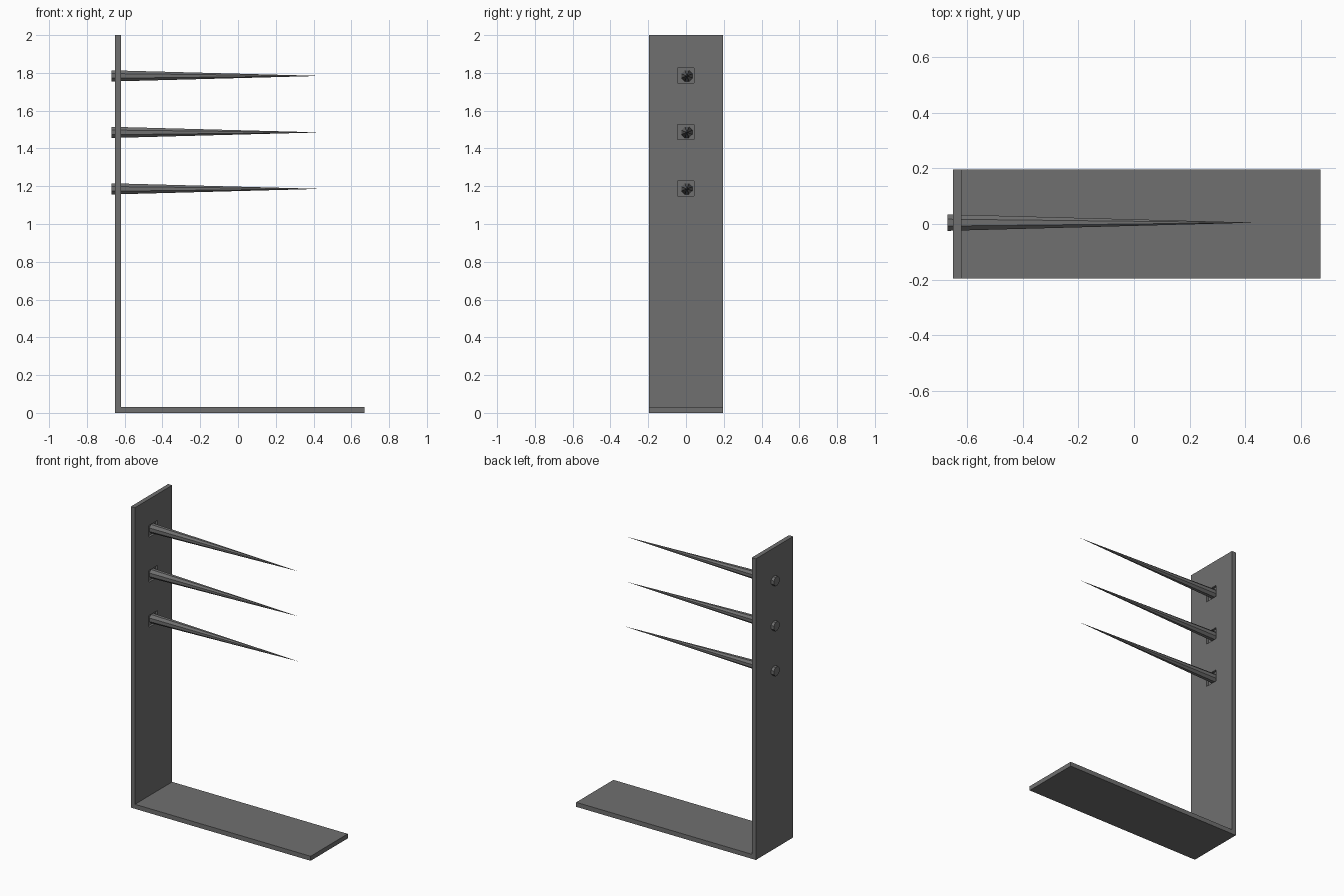
import bpy, math
from mathutils import Matrix, Vector

if "Cube" in bpy.data.objects:
    bpy.data.objects.remove(bpy.data.objects["Cube"])

mat = bpy.data.materials.new("dark_grey")
mat.diffuse_color = (0.16, 0.16, 0.16, 1)
mat.use_nodes = True
mat.node_tree.nodes["Principled BSDF"].inputs["Base Color"].default_value = mat.diffuse_color


def box(name, lo, hi):
    lo, hi = Vector(lo), Vector(hi)
    bpy.ops.mesh.primitive_cube_add(size=1, location=(lo + hi) / 2)
    o = bpy.context.object
    o.name = name
    o.scale = hi - lo
    bpy.ops.object.transform_apply(location=True, scale=True)
    o.data.materials.append(mat)
    return o


def spike(name, z, tip_x):
    length = tip_x + 0.67
    bpy.ops.mesh.primitive_cone_add(vertices=8, radius1=0.032, radius2=0, depth=length)
    o = bpy.context.object
    o.name = name
    # Turn a flat side upward and lay the cone along x
    o.data.transform(Matrix.Translation((-0.67 + length / 2, 0.005, z))
                     @ Matrix.Rotation(math.pi / 2, 4, 'Y')
                     @ Matrix.Rotation(math.pi / 8, 4, 'Z'))
    o.data.materials.append(mat)


# L-shaped stand
wall = box("upright_panel", (-0.65, -0.195, 0), (-0.62, 0.195, 2))
box("base_panel", (-0.62, -0.195, 0), (0.67, 0.195, 0.03))

# Spikes through the upright, each set in a shallow square socket
for i, z in enumerate((1.186, 1.485, 1.784)):
    cutter = box("socket_cutter", (-0.635, -0.046, z - 0.037), (-0.60, 0.043, z + 0.041))
    cutter.hide_render = True
    cutter.hide_viewport = True
    mod = wall.modifiers.new("socket", 'BOOLEAN')
    mod.object = cutter
    mod.operation = 'DIFFERENCE'
    mod.solver = 'EXACT'
    spike(f"spike_{i + 1}", z, 0.44)
